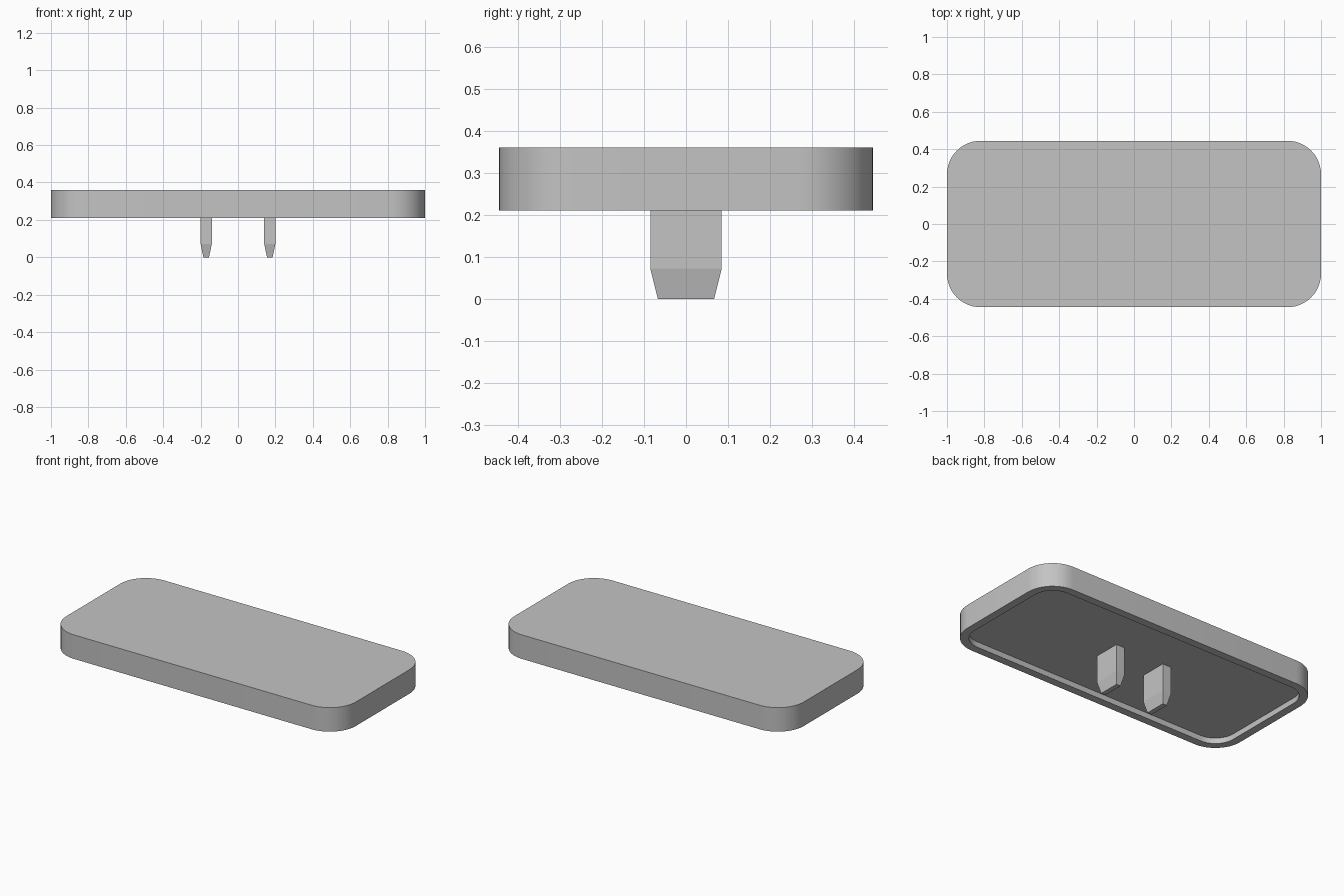
import bpy, bmesh, math

if "Cube" in bpy.data.objects:
    bpy.data.objects.remove(bpy.data.objects["Cube"], do_unlink=True)

grey = bpy.data.materials.new("plain grey")
grey.use_nodes = True
colour = (0.55, 0.55, 0.55, 1)
grey.diffuse_color = colour
grey.node_tree.nodes["Principled BSDF"].inputs["Base Color"].default_value = colour


def rounded_outline(hx, hy, r, steps=12):
    """Counter-clockwise rectangle with rounded corners."""
    pts = []
    for q, (sx, sy) in enumerate([(1, 1), (-1, 1), (-1, -1), (1, -1)]):
        for i in range(steps + 1):
            a = math.pi / 2 * (q + i / steps)
            pts.append((sx * (hx - r) + r * math.cos(a), sy * (hy - r) + r * math.sin(a)))
    return pts


def rectangle(hx, hy, cx):
    return [(cx + sx * hx, sy * hy) for sx, sy in [(1, 1), (-1, 1), (-1, -1), (1, -1)]]


def loft(name, sections):
    """Skin a stack of (outline, z) sections and cap both ends."""
    bm = bmesh.new()
    rings = [[bm.verts.new((x, y, z)) for x, y in outline] for outline, z in sections]
    for low, high in zip(rings, rings[1:]):
        for i in range(len(low)):
            j = (i + 1) % len(low)
            bm.faces.new((low[i], low[j], high[j], high[i]))
    bm.faces.new(rings[0])
    bm.faces.new(rings[-1])
    bmesh.ops.recalc_face_normals(bm, faces=bm.faces)
    mesh = bpy.data.meshes.new(name)
    bm.to_mesh(mesh)
    bm.free()
    mesh.materials.append(grey)
    obj = bpy.data.objects.new(name, mesh)
    bpy.context.collection.objects.link(obj)
    return obj


BOTTOM, TOP, RECESS, RIM = 0.21, 0.36, 0.035, 0.05
outer = rounded_outline(1, 0.445, 0.18)
inner = rounded_outline(1 - RIM, 0.445 - RIM, 0.18 - RIM)

# Plate with a shallow recess in its underside
plate = loft("plate", [(inner, BOTTOM + RECESS), (inner, BOTTOM), (outer, BOTTOM), (outer, TOP)])
bpy.context.view_layer.objects.active = plate
plate.select_set(True)
bpy.ops.object.shade_smooth_by_angle(angle=math.radians(30))

# Two tapered pegs rooted in the recess
for side, x in (("left", 0.17), ("right", -0.17)):
    loft(side + "_peg", [
        (rectangle(0.015, 0.067, x), 0),
        (rectangle(0.03, 0.085, x), 0.072),
        (rectangle(0.03, 0.085, x), BOTTOM + RECESS),
    ])
